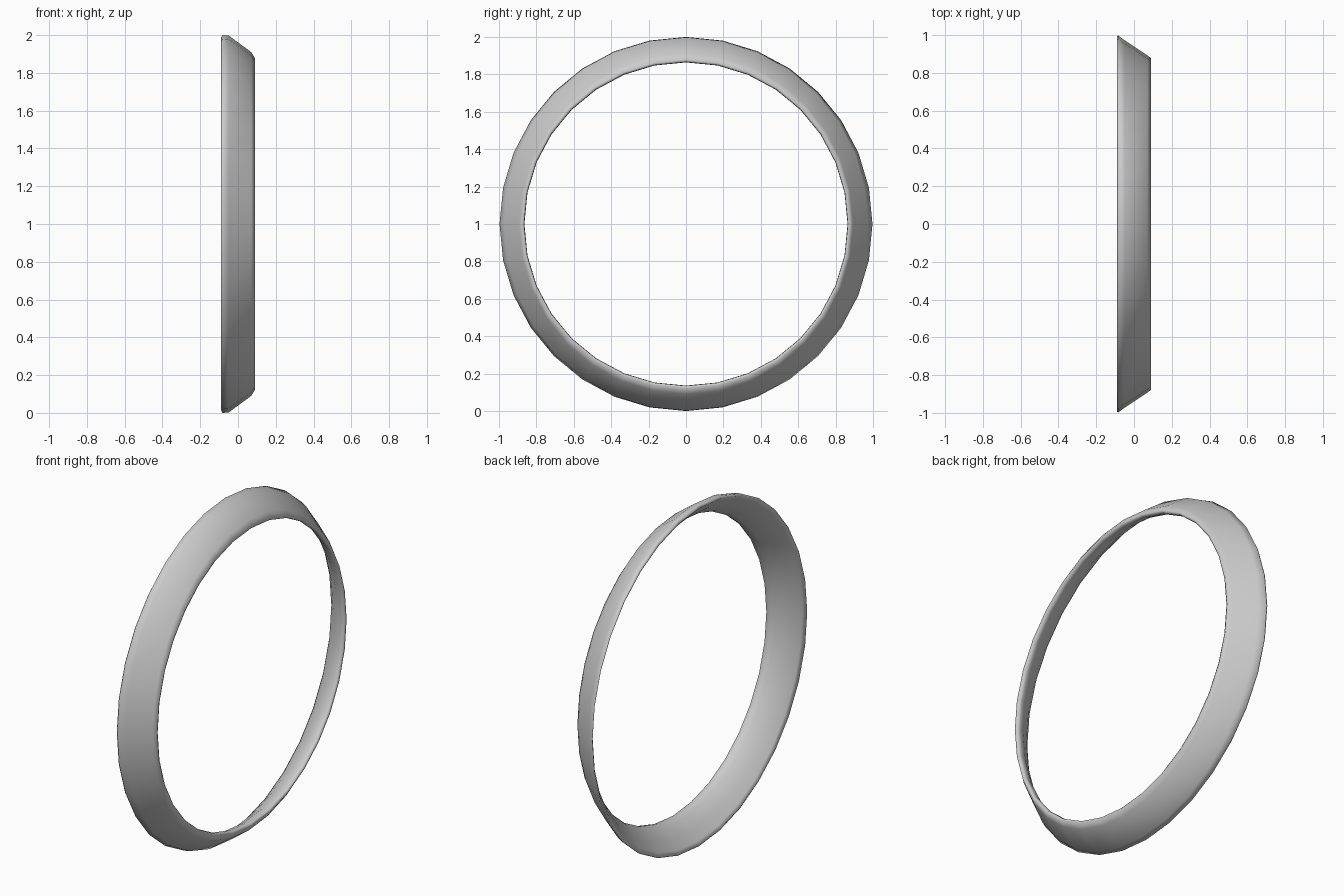
import bpy, bmesh
from math import sin, cos, pi

if "Cube" in bpy.data.objects:
    bpy.data.objects.remove(bpy.data.objects["Cube"])

SIDES = 32
# Ring section: (x, radius, extra radius toward top and bottom)
PROFILE = [
    (-0.09, 0.995, -0.01), (-0.083, 0.997, 0.003), (-0.05, 0.973, 0.025),
    (0.07, 0.893, 0.017), (0.09, 0.878, 0.0),
    (0.085, 0.866, 0.0), (0.065, 0.864, 0.0), (0.035, 0.875, 0.0),
    (-0.03, 0.925, 0.0), (-0.075, 0.972, 0.0),
]

# Tapered ring swept round the x axis
bm = bmesh.new()
rings = []
for i in range(SIDES):
    a = 2 * pi * i / SIDES
    rings.append([bm.verts.new((x, (r + b * cos(a) ** 2) * sin(a),
                                1 + (r + b * cos(a) ** 2) * cos(a)))
                  for x, r, b in PROFILE])
n = len(PROFILE)
for i in range(SIDES):
    p, q = rings[i], rings[(i + 1) % SIDES]
    for j in range(n):
        k = (j + 1) % n
        bm.faces.new((p[j], p[k], q[k], q[j]))
bmesh.ops.recalc_face_normals(bm, faces=bm.faces)
for f in bm.faces:
    f.smooth = True

mesh = bpy.data.meshes.new("tapered_ring")
bm.to_mesh(mesh)
bm.free()
bpy.context.collection.objects.link(bpy.data.objects.new("tapered_ring", mesh))
